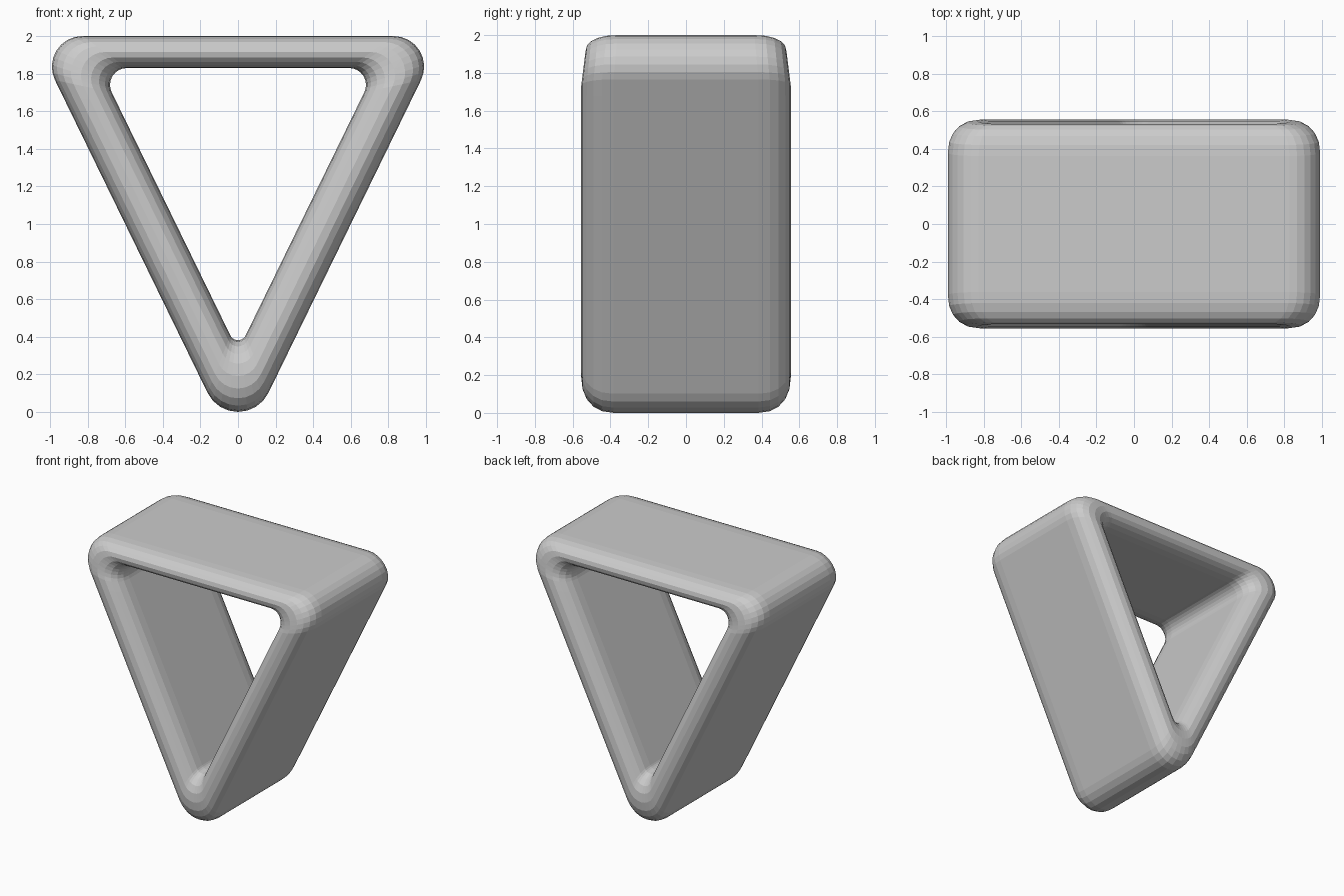
import bpy, bmesh, math
from mathutils import Vector

cube = bpy.data.objects.get("Cube")
if cube:
    bpy.data.objects.remove(cube, do_unlink=True)

SLOPE = 0.488          # sideways run of the leaning walls per unit height
ARC, SIDE, RIM = 8, 20, 10


def rounded_triangle(apex, top, r_bottom, r_top):
    """Inverted triangle with filleted corners, as (x, z) points."""
    half = (top - apex) * SLOPE
    corners = [Vector((0, apex)), Vector((half, top)), Vector((-half, top))]
    radii = [r_bottom, r_top, r_top]
    arcs = []
    for i, c in enumerate(corners):
        a = (corners[i - 1] - c).normalized()
        b = (corners[(i + 1) % 3] - c).normalized()
        half_angle = a.angle(b) / 2
        centre = c + (a + b).normalized() * radii[i] / math.sin(half_angle)
        sweep = math.pi - 2 * half_angle
        out = c - centre
        mid = math.atan2(out.y, out.x)
        arcs.append([centre + radii[i] * Vector((math.cos(mid + sweep * (k / ARC - 0.5)),
                                                 math.sin(mid + sweep * (k / ARC - 0.5))))
                     for k in range(ARC + 1)])
    points = []
    for i, arc in enumerate(arcs):
        points += arc
        end = arcs[(i + 1) % 3][0]
        points += [arc[-1].lerp(end, k / SIDE) for k in range(1, SIDE)]
    return points


def signed_power(v, p):
    return math.copysign(abs(v) ** p, v)


def section(outer, inner):
    """Closed wall section: long flat faces joined by full round rims."""
    mid, arm = (outer + inner) / 2, (outer - inner) / 2
    depth = 0.53 + 0.025 * min(1, max(0, (1.93 - mid.y) / 0.2))
    rim = 0.17
    ring = []
    for side in (1, -1):
        for k in range(RIM + 1):
            t = math.pi * k / RIM
            across = side * signed_power(math.cos(t), 0.9)
            y = side * (depth - rim + rim * math.sin(t) ** 0.9)
            p = mid + arm * across
            ring.append((p.x, y, p.y))
    return ring


# Triangular tube
outer = rounded_triangle(-0.23, 2.0, 0.18, 0.163)
inner = rounded_triangle(0.324, 1.83, 0.045, 0.09)
bm = bmesh.new()
rings = [[bm.verts.new(p) for p in section(o, i)] for o, i in zip(outer, inner)]
for n, ring in enumerate(rings):
    after = rings[(n + 1) % len(rings)]
    for k in range(len(ring)):
        j = (k + 1) % len(ring)
        bm.faces.new((ring[k], ring[j], after[j], after[k]))
bmesh.ops.recalc_face_normals(bm, faces=bm.faces)
bmesh.ops.triangulate(bm, faces=bm.faces)
mesh = bpy.data.meshes.new("triangular_frame")
bm.to_mesh(mesh)
bm.free()
frame = bpy.data.objects.new("triangular_frame", mesh)
bpy.context.collection.objects.link(frame)

# Plain grey finish
grey = bpy.data.materials.new("plain_grey")
grey.use_nodes = True
colour = (0.6, 0.6, 0.6, 1)
grey.diffuse_color = colour
grey.node_tree.nodes["Principled BSDF"].inputs["Base Color"].default_value = colour
mesh.materials.append(grey)
